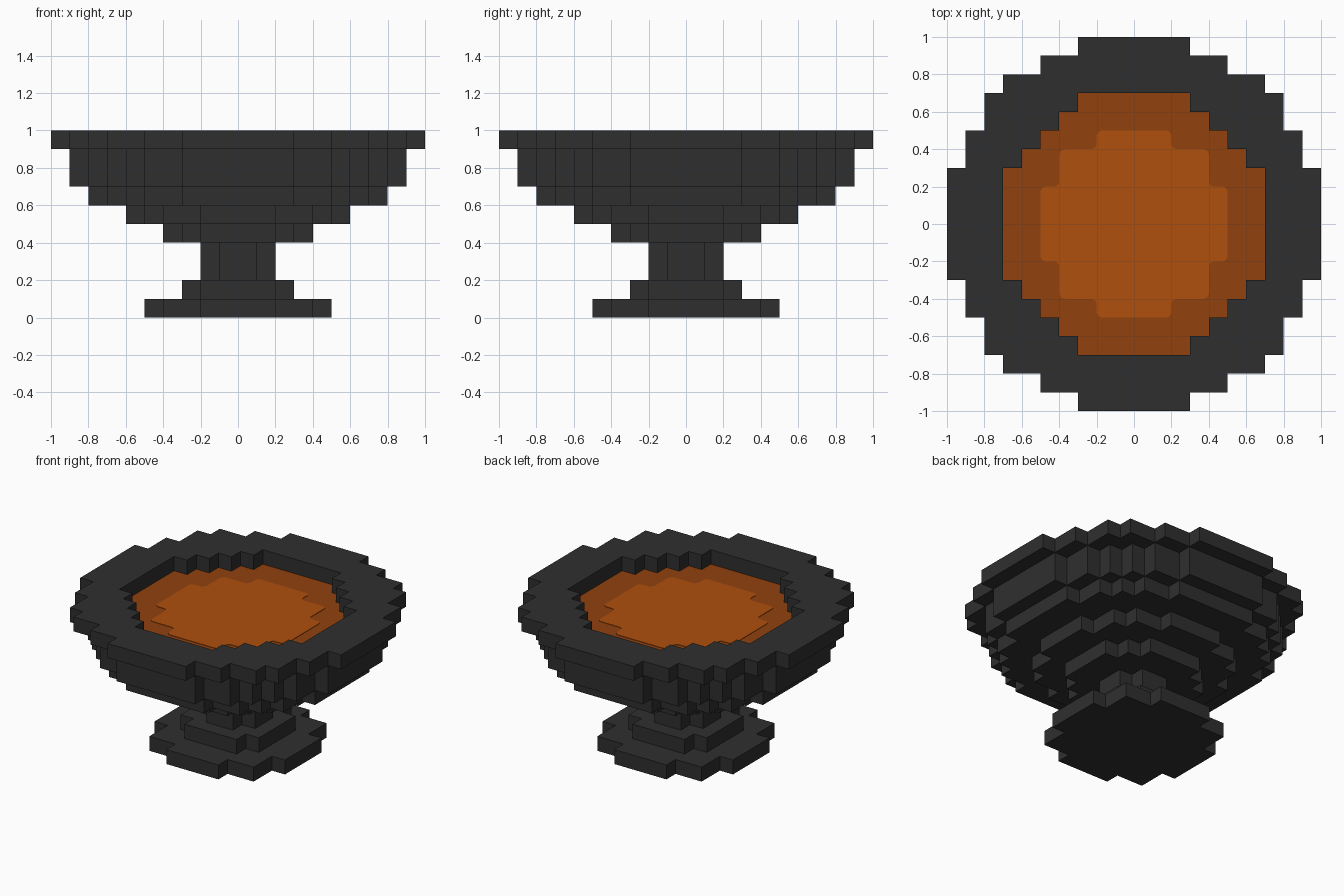
import bpy, bmesh, math

if "Cube" in bpy.data.objects:
    bpy.data.objects.remove(bpy.data.objects["Cube"])

CELL = 0.1


def material(name, rgb):
    m = bpy.data.materials.new(name)
    m.diffuse_color = (*rgb, 1.0)
    m.use_nodes = True
    m.node_tree.nodes["Principled BSDF"].inputs["Base Color"].default_value = m.diffuse_color
    return m


STONE = material("charcoal stone", (0.028, 0.028, 0.028))
EMBER = material("dark ember", (0.285, 0.053, 0.004))
GLOW = material("bright ember", (0.43, 0.08, 0.004))


def stepped_disc(name, radius, z0, z1, mat, hole=0.0, corner=0.0):
    """Blocky disc or ring: grid cells whose centre lies inside the radius."""
    bm = bmesh.new()
    n = round(radius / CELL)
    for i in range(-n, n):
        for j in range(-n, n):
            d = math.hypot(i + 0.5, j + 0.5) * CELL
            if hole <= d < radius:
                bm.faces.new([bm.verts.new(((i + a) * CELL, (j + b) * CELL, z0))
                              for a, b in ((0, 0), (1, 0), (1, 1), (0, 1))])
    bmesh.ops.remove_doubles(bm, verts=bm.verts[:], dist=0.001)
    if not hole:  # solid discs become one clean outline
        bmesh.ops.dissolve_limit(bm, angle_limit=0.02, verts=bm.verts[:], edges=bm.edges[:])
    if corner:
        bmesh.ops.bevel(bm, geom=bm.verts[:], offset=corner, segments=3,
                        profile=0.5, affect='VERTICES')
    top = bmesh.ops.extrude_face_region(bm, geom=bm.faces[:], use_keep_orig=True)
    bmesh.ops.translate(bm, vec=(0, 0, z1 - z0),
                        verts=[g for g in top["geom"] if isinstance(g, bmesh.types.BMVert)])
    bmesh.ops.recalc_face_normals(bm, faces=bm.faces[:])
    mesh = bpy.data.meshes.new(name)
    bm.to_mesh(mesh)
    bm.free()
    mesh.materials.append(mat)
    ob = bpy.data.objects.new(name, mesh)
    bpy.context.collection.objects.link(ob)
    return ob


# Foot and stem
stepped_disc("base", 0.5, 0.0, 0.1, STONE)
stepped_disc("base_step", 0.3, 0.1, 0.2, STONE)
stepped_disc("stem", 0.2, 0.2, 0.4, STONE)

# Bowl, widening upward
stepped_disc("bowl_bottom", 0.4, 0.4, 0.5, STONE)
stepped_disc("bowl_lower", 0.6, 0.5, 0.6, STONE)
stepped_disc("bowl_middle", 0.8, 0.6, 0.7, STONE)
stepped_disc("bowl_wall", 0.9, 0.7, 0.9, STONE, hole=0.7)
stepped_disc("rim", 1.0, 0.9, 1.0, STONE, hole=0.7)

# Glowing contents with a brighter centre plate
stepped_disc("embers", 0.7, 0.7, 0.9, EMBER)
stepped_disc("ember_centre", 0.5, 0.9, 0.903, GLOW, corner=0.03)
